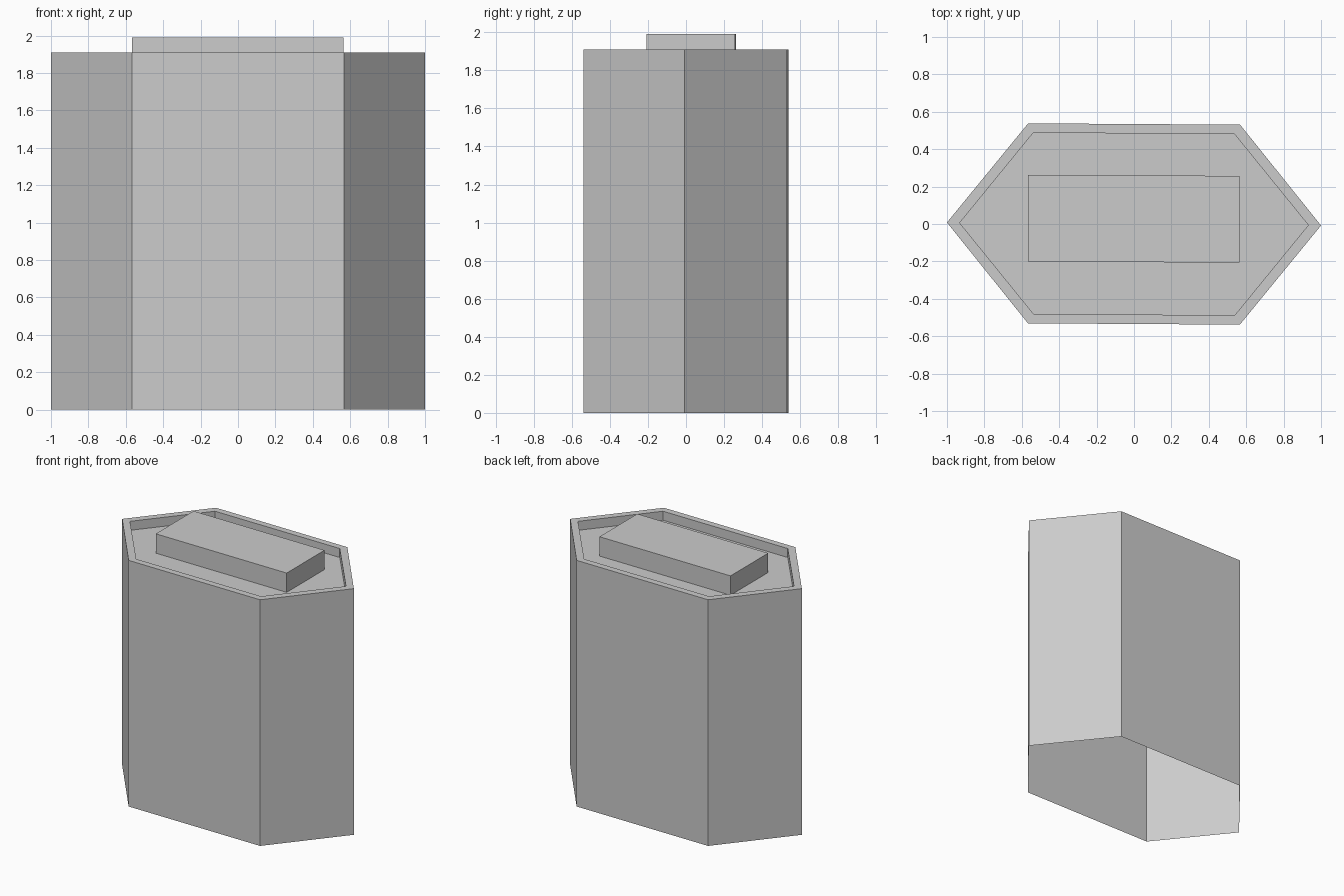
import bpy, bmesh

if "Cube" in bpy.data.objects:
    bpy.data.objects.remove(bpy.data.objects["Cube"])


def make_object(name, bm):
    mesh = bpy.data.meshes.new(name)
    bm.to_mesh(mesh)
    bm.free()
    obj = bpy.data.objects.new(name, mesh)
    bpy.context.collection.objects.link(obj)
    return obj


def stack_rings(name, rings, close_bottom=False):
    """Skin a list of (outline, z) rings and cap the last one."""
    bm = bmesh.new()
    loops = [[bm.verts.new((x, y, z)) for x, y in pts] for pts, z in rings]
    for low, high in zip(loops, loops[1:]):
        n = len(low)
        for i in range(n):
            j = (i + 1) % n
            bm.faces.new((low[i], low[j], high[j], high[i]))
    bm.faces.new(loops[-1])
    if close_bottom:
        bm.faces.new(loops[0][::-1])
    return make_object(name, bm)


def half_turn(points):
    """Complete an outline that repeats after a 180 degree turn."""
    return points + [(-x, -y) for x, y in points]


# Outlines, counter-clockwise, turned very slightly about z
outer = half_turn([(1.0, -0.008), (0.567, 0.531), (-0.566, 0.538)])
inner = half_turn([(0.932, -0.006), (0.536, 0.482), (-0.539, 0.487)])

# Six-sided shell, open underneath, with a rim and sunken top
stack_rings("body_shell", [(outer, 0), (outer, 1.91), (inner, 1.91), (inner, 1.84)])

# Raised block standing in the recess
block = [(0.563, -0.207), (0.563, 0.257), (-0.566, 0.263), (-0.566, -0.2)]
stack_rings("top_block", [(block, 1.84), (block, 1.99)], close_bottom=True)
